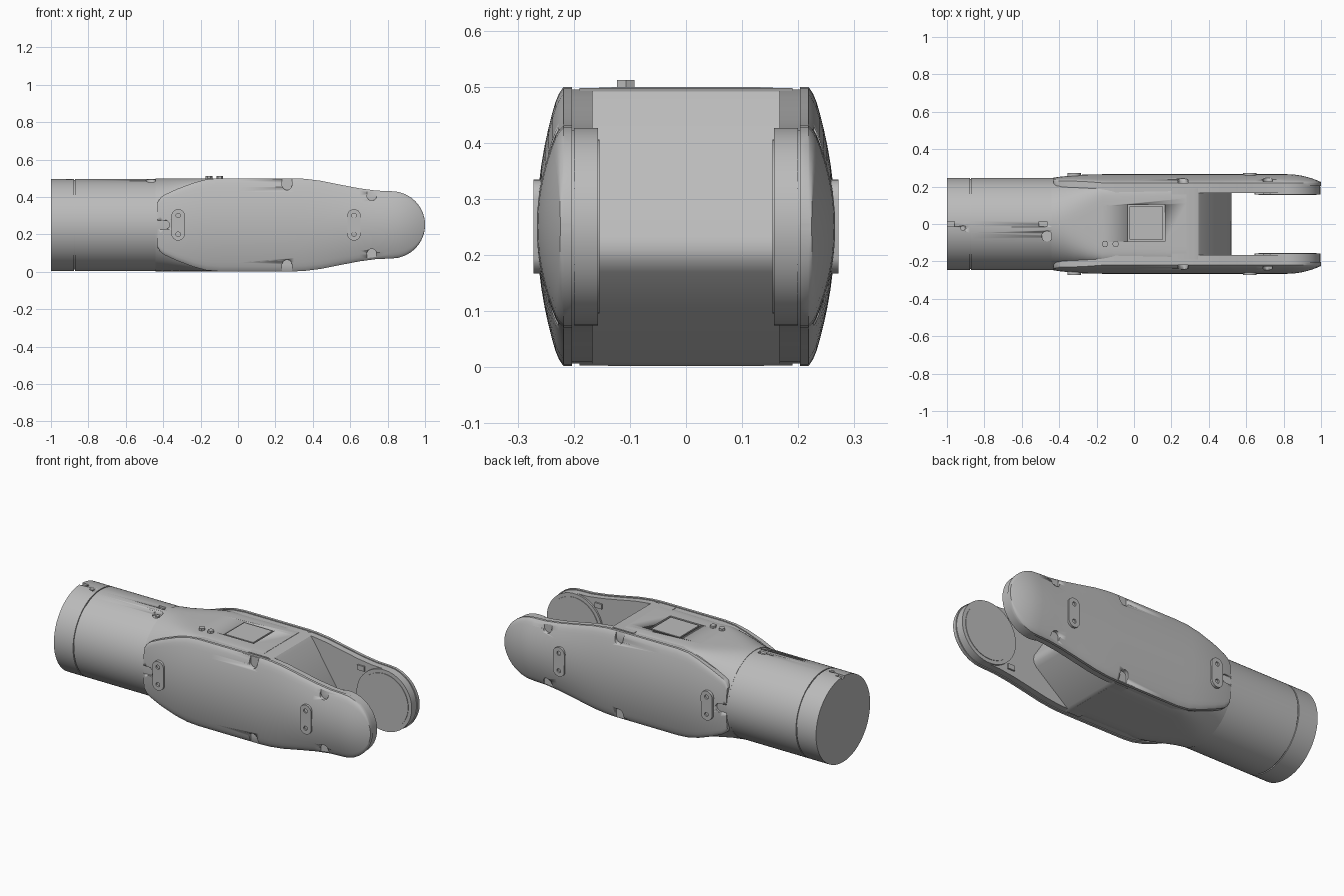
import bpy, bmesh, math
from mathutils import Matrix, Vector

if "Cube" in bpy.data.objects:
    bpy.data.objects.remove(bpy.data.objects["Cube"])

grey = bpy.data.materials.new("satin grey")
grey.use_nodes = True
grey.diffuse_color = (0.5, 0.5, 0.5, 1)
grey.node_tree.nodes["Principled BSDF"].inputs["Base Color"].default_value = (0.5, 0.5, 0.5, 1)

ZC = 0.251        # height of the long axis
HIP = 0.82        # x of the fork joint
RJ = 0.18         # joint radius


def finish(name, bm, angle=30):
    bmesh.ops.recalc_face_normals(bm, faces=bm.faces)
    mesh = bpy.data.meshes.new(name)
    bm.to_mesh(mesh)
    bm.free()
    mesh.materials.append(grey)
    ob = bpy.data.objects.new(name, mesh)
    bpy.context.collection.objects.link(ob)
    bpy.ops.object.select_all(action='DESELECT')
    ob.select_set(True)
    bpy.context.view_layer.objects.active = ob
    bpy.ops.object.shade_smooth_by_angle(angle=math.radians(angle))
    return ob


def add_prism(bm, outline, axis, lo, hi):
    """Extrude a flat outline along an axis; outline is (x,z) for y, (x,y) for z, (y,z) for x."""
    def place(p, d):
        return {'x': (d, p[0], p[1]), 'y': (p[0], d, p[1]), 'z': (p[0], p[1], d)}[axis]
    rings = [[bm.verts.new(place(p, d)) for p in outline] for d in (lo, hi)]
    bridge(bm, rings)


def bridge(bm, rings):
    n = len(rings[0])
    for a, b in zip(rings, rings[1:]):
        for i in range(n):
            bm.faces.new((a[i], a[(i + 1) % n], b[(i + 1) % n], b[i]))
    bm.faces.new(rings[0])
    bm.faces.new(rings[-1])


def circle(cx, cy, r, n=24):
    return [(cx + r * math.cos(math.tau * i / n), cy + r * math.sin(math.tau * i / n)) for i in range(n)]


def pill(cx, cy, r, half):
    """Upright rounded slot outline."""
    return [(x, y + (half if y >= cy else -half)) for x, y in circle(cx, cy + 1e-5, r)]


def rect(cx, cy, w, h):
    return [(cx - w, cy - h), (cx + w, cy - h), (cx + w, cy + h), (cx - w, cy + h)]


def prisms(name, items):
    bm = bmesh.new()
    for item in items:
        add_prism(bm, *item)
    return finish(name, bm)


def carve(ob, items):
    cutter = prisms("cutter", items)
    cutter.hide_render = True
    mod = ob.modifiers.new("carve", 'BOOLEAN')
    mod.operation, mod.solver, mod.object = 'DIFFERENCE', 'EXACT', cutter
    bpy.context.view_layer.objects.active = ob
    bpy.ops.object.modifier_apply(modifier=mod.name)
    bpy.data.objects.remove(cutter)


# Round tube and its end ring, with a fine seam between
prisms("end_ring", [(circle(0, ZC, 0.246, 96), 'x', -1, -0.878)])
prisms("seam_core", [(circle(0, ZC, 0.24, 96), 'x', -0.9, -0.86)])
tube = prisms("tube", [(circle(0, ZC, 0.246, 96), 'x', -0.872, -0.43)])
ring = bpy.data.objects["end_ring"]
carve(ring, [(rect(-0.98, 0, 0.02, 0.014), 'z', 0.485, 0.6),
             (circle(-0.915, -0.022, 0.012), 'z', 0.485, 0.6)])
carve(tube, [(rect(-0.487, 0, 0.022, 0.014), 'z', 0.485, 0.6),
             (circle(-0.465, -0.065, 0.028), 'z', 0.472, 0.6)])
prisms("tube_screw", [(circle(-0.465, -0.065, 0.014, 6), 'z', 0.46, 0.48)])

# Body shell blending from the round tube to a box
bm = bmesh.new()
rings = []
for x, power, half in ((-0.44, 2, 0.246), (-0.38, 2.3, 0.243), (-0.32, 3, 0.236),
                       (-0.25, 4.5, 0.226), (-0.17, 8, 0.216), (0.28, 10, 0.212)):
    ring_verts = []
    for i in range(80):
        a = math.tau * (i + 0.5) / 80
        c, s = math.cos(a), math.sin(a)
        y = half * math.copysign(abs(c) ** (2 / power), c)
        z = ZC + 0.2485 * math.copysign(abs(s) ** (2 / power), s)
        ring_verts.append(bm.verts.new((x, y, z)))
    rings.append(ring_verts)
bridge(bm, rings)
body = finish("body_shell", bm)

# Square access panel with a groove round it, and two hex bolts
carve(body, [(rect(0.065, 0.005, 0.1, 0.098), 'z', 0.49, 0.6)])
panel = prisms("access_panel", [(rect(0.065, 0.005, 0.09, 0.088), 'z', 0.485, 0.4985)])
prisms("top_bolts", [(circle(x, -0.107, 0.018, 6), 'z', 0.48, 0.512) for x in (-0.155, -0.098)])

# Wedge-shaped web between the fork arms
web = [(0.2, 0.003), (0.28, 0.003), (0.3, 0.01), (0.5, 0.17), (0.515, 0.19), (0.52, 0.21),
       (0.515, 0.235), (0.36, 0.475), (0.345, 0.492), (0.325, 0.498), (0.2, 0.498)]
prisms("fork_web", [(web, 'y', -0.19, 0.19)])

# Side outline shared by arms and covers: x and half height
OUTLINE = [(-0.43, 0.12), (-0.415, 0.145), (-0.395, 0.16), (-0.33, 0.19), (-0.24, 0.224),
           (-0.17, 0.243), (-0.1, 0.249), (0.0, 0.249), (0.3, 0.249), (0.36, 0.246),
           (0.44, 0.236), (0.55, 0.214), (0.65, 0.195), (0.74, 0.183)]
OUTLINE += [(HIP + RJ * math.sin(math.radians(a)), RJ * math.cos(math.radians(a)))
            for a in (0, 12, 24, 36, 46, 55, 63, 70, 76, 81, 85, 88)]


def bulge(x, h, t):
    """Domed outer face of a cover."""
    if x > HIP:
        d = math.hypot(x - HIP, h * t) / RJ
    elif x < 0:
        d = abs(t) * h / 0.249
    else:
        d = abs(t)
    droop = 0.018 * max(0, (-0.2 - x) / 0.23) ** 2
    rim = 0.006 * max(0, (abs(t) - 0.9) / 0.1) ** 2
    return 0.224 + 0.042 * (1 - min(d, 1) ** 2) - droop - rim


def slab(name, side, inner, outer, inset):
    bm = bmesh.new()
    steps = [math.sin(math.pi / 2 * (i / 10 - 1)) for i in range(21)]
    front, back = [], []
    for x, h in OUTLINE:
        h = max(h - inset, 0.003)
        x = HIP + (x - HIP) * (1 - inset / RJ) if x > HIP else max(x, -0.43 + inset)
        x += 0 if x > -0.42 else h * 0.001
        front.append([bm.verts.new((x, side * outer(x, h, t), ZC + h * t)) for t in steps])
        back.append([bm.verts.new((x, side * inner, ZC + h * t)) for t in steps])
    for grid in (front, back):
        for a, b in zip(grid, grid[1:]):
            for i in range(20):
                bm.faces.new((a[i], a[i + 1], b[i + 1], b[i]))
    for k in (0, -1):
        for i in range(20):
            bm.faces.new((front[k][i], front[k][i + 1], back[k][i + 1], back[k][i]))
    for k in range(len(OUTLINE) - 1):
        for i in (0, 20):
            bm.faces.new((front[k][i], front[k + 1][i], back[k + 1][i], back[k][i]))
    return finish(name, bm, 35)


for side, label in ((1, "left"), (-1, "right")):
    def span(a, b):
        return sorted((side * a, side * b))

    # Inner fork arm and domed outer cover
    slab(label + "_arm", side, 0.167, lambda x, h, t: 0.208, 0.005)
    cover = slab(label + "_cover", side, 0.203, bulge, 0)

    # Screw recesses open to the cover edge, and the slot at its rear end
    cuts = []
    for x, reach in ((0.262, 0.212), (0.715, 0.155)):
        for up in (1, -1):
            u = [(x + 0.026 * math.cos(a), ZC + up * (reach - 0.026 * math.sin(a)))
                 for a in [math.pi * i / 10 for i in range(11)]]
            u += [(x - 0.026, ZC + up * 0.3), (x + 0.026, ZC + up * 0.3)]
            cuts.append((u, 'y', *span(0.22 if x < 0.5 else 0.228, 0.35)))
    slot = [(-0.39 + 0.024 * math.sin(a), ZC + 0.024 * math.cos(a))
            for a in [math.pi * i / 10 for i in range(11)]]
    slot += [(-0.5, ZC - 0.024), (-0.5, ZC + 0.024)]
    cuts.append((slot, 'y', *span(0.235, 0.35)))
    carve(cover, cuts)

    # Raised two-hole plates
    for x, part in ((-0.32, "rear"), (0.62, "front")):
        plate = prisms(label + "_" + part + "_plate",
                       [(pill(x, ZC, 0.036, 0.048), 'y', *span(0.23, 0.272))])
        carve(plate, [(circle(x, ZC + dz, 0.012, 16), 'y', *span(0.262, 0.3)) for dz in (-0.05, 0.05)])

    # Joint pad with a stepped inner face, and small stop tabs
    prisms(label + "_joint_rim", [(circle(HIP, ZC, 0.176, 64), 'y', *span(0.157, 0.2))])
    prisms(label + "_joint_disc", [(circle(HIP, ZC, 0.155, 64), 'y', *span(0.154, 0.19))])
    prisms(label + "_stop_tabs", [(rect(0.67, ZC + dz, 0.022, 0.014), 'y', *span(0.158, 0.19))
                                  for dz in (-0.145, 0.145)])
